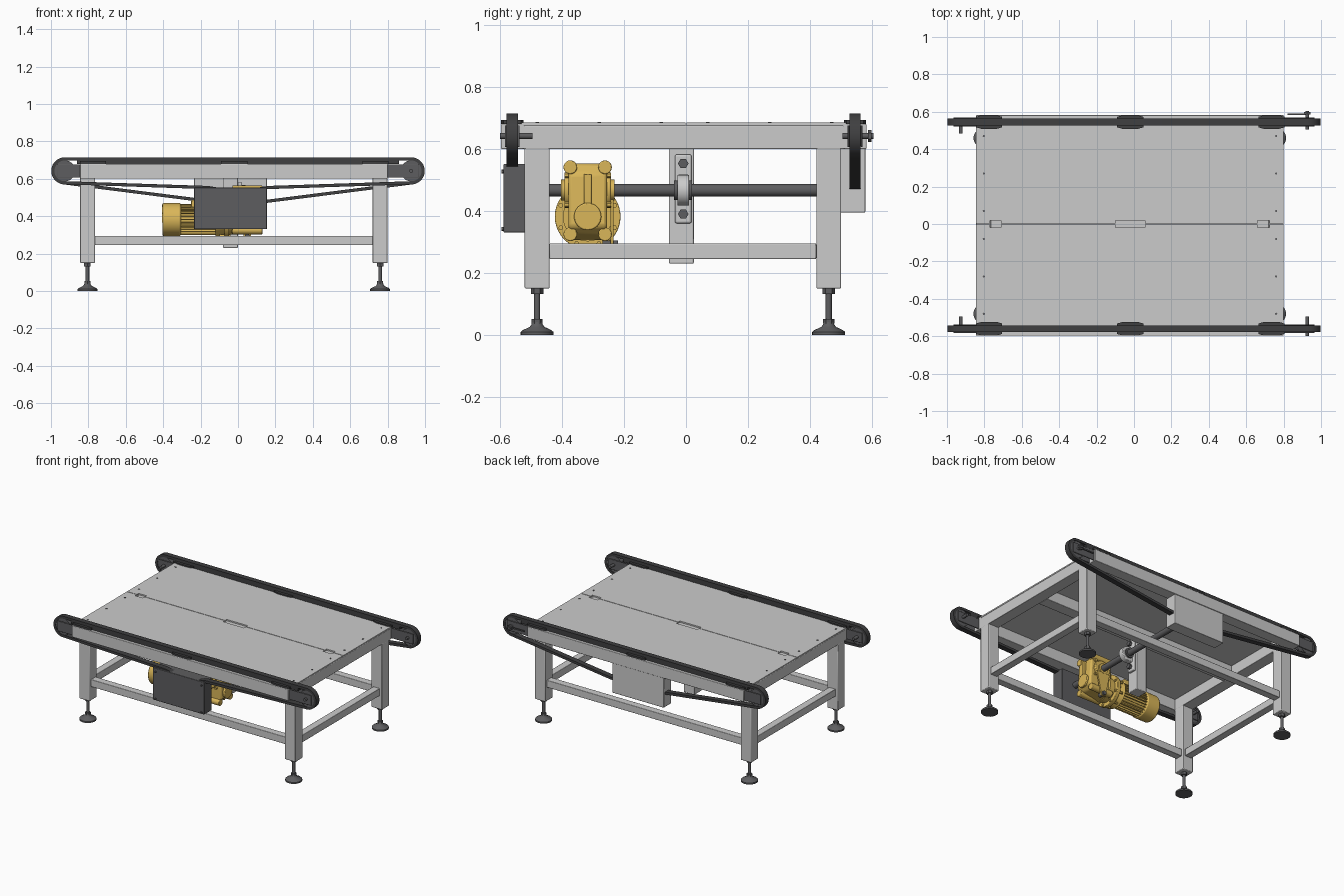
import bpy, bmesh, math
from mathutils import Vector, Matrix

if "Cube" in bpy.data.objects:
    bpy.data.objects.remove(bpy.data.objects["Cube"])

def material(name, col):
    m = bpy.data.materials.new(name)
    m.diffuse_color = (*col, 1)
    m.use_nodes = True
    m.node_tree.nodes["Principled BSDF"].inputs["Base Color"].default_value = m.diffuse_color
    return m

DARK = material("dark_rubber", (0.05, 0.05, 0.052))
STEEL = material("dark_steel", (0.11, 0.11, 0.115))
YELLOW = material("drive_yellow", (0.70, 0.47, 0.10))

def finish(name, bm, mat=None, bevel=0):
    bmesh.ops.recalc_face_normals(bm, faces=bm.faces)
    me = bpy.data.meshes.new(name)
    bm.to_mesh(me)
    bm.free()
    ob = bpy.data.objects.new(name, me)
    bpy.context.collection.objects.link(ob)
    if mat:
        me.materials.append(mat)
    if bevel:
        b = ob.modifiers.new("bevel", 'BEVEL')
        b.width, b.segments, b.limit_method = bevel, 2, 'ANGLE'
    return ob

def box(name, x, y, z, mat=None, bevel=0):
    bm = bmesh.new()
    size = [b - a for a, b in (x, y, z)]
    mid = [(a + b) / 2 for a, b in (x, y, z)]
    bmesh.ops.create_cube(bm, size=1, matrix=Matrix.Translation(mid) @ Matrix.Diagonal((*size, 1)))
    return finish(name, bm, mat, bevel)

ROT = {'x': Matrix.Rotation(math.pi / 2, 4, 'Y'), 'y': Matrix.Rotation(math.pi / 2, 4, 'X'), 'z': Matrix()}

def cyl(name, c, r, depth, axis, mat=None, n=32, r2=None, bevel=0):
    bm = bmesh.new()
    bmesh.ops.create_cone(bm, cap_ends=True, segments=n, radius1=r, radius2=r if r2 is None else r2,
                          depth=depth, matrix=Matrix.Translation(c) @ ROT[axis])
    return finish(name, bm, mat, bevel)

def prism(name, pts, offset, mat=None, bevel=0):
    """Extrude a closed 3D outline along the offset vector."""
    bm = bmesh.new()
    f = bm.faces.new([bm.verts.new(p) for p in pts])
    new = bmesh.ops.extrude_face_region(bm, geom=[f])["geom"]
    bmesh.ops.translate(bm, vec=offset, verts=[v for v in new if isinstance(v, bmesh.types.BMVert)])
    return finish(name, bm, mat, bevel)

def lathe(name, prof, c, mat, n=32):
    bm = bmesh.new()
    vs = [bm.verts.new((r, 0, z)) for r, z in prof]
    es = [bm.edges.new(e) for e in zip(vs, vs[1:])]
    bmesh.ops.spin(bm, geom=vs + es, axis=(0, 0, 1), cent=(0, 0, 0), angle=2 * math.pi, steps=n)
    bmesh.ops.remove_doubles(bm, verts=bm.verts, dist=1e-5)
    bmesh.ops.translate(bm, vec=c, verts=bm.verts)
    return finish(name, bm, mat)

def belt_loop(name, path, y, width, t, mat):
    """Closed belt through (x, z) points, inner and outer skin."""
    bm = bmesh.new()
    P = [Vector(p) for p in path]
    rings = []
    for i, p in enumerate(P):
        d = (P[(i + 1) % len(P)] - P[i - 1]).normalized()
        nrm = Vector((d.y, -d.x)) * t / 2
        a, b = p + nrm, p - nrm
        rings.append([bm.verts.new((q.x, y + s * width / 2, q.y)) for q, s in ((a, -1), (a, 1), (b, 1), (b, -1))])
    for i, r in enumerate(rings):
        q = rings[(i + 1) % len(rings)]
        for k in range(4):
            bm.faces.new((r[k], r[(k + 1) % 4], q[(k + 1) % 4], q[k]))
    return finish(name, bm, mat)

CX, CY = -0.022, -0.008          # centre of the frame
LX, LY = (-0.805, 0.760), (-0.48, 0.46)

# legs and levelling feet
foot = [(0, 0), (0.053, 0), (0.053, 0.010), (0.046, 0.016), (0.024, 0.026), (0.018, 0.034), (0.014, 0.048), (0, 0.048)]
for x in LX:
    for y in LY:
        tag = ("left" if x < 0 else "right") + ("_front" if y < 0 else "_back")
        box("leg_" + tag, (x - .04, x + .04), (y - .04, y + .04), (0.15, 0.605), None, 0.004)
        lathe("foot_pad_" + tag, foot, (x, y, 0), STEEL)
        cyl("foot_spindle_" + tag, (x, y, 0.095), 0.010, 0.13, 'z', STEEL, 16)
        cyl("foot_lower_nut_" + tag, (x, y, 0.045), 0.018, 0.014, 'z', STEEL, 6)
        cyl("foot_lock_nut_" + tag, (x, y, 0.141), 0.020, 0.018, 'z', STEEL, 6)

# lower rails and upper cross beams
for y in LY:
    box("lower_side_rail", (LX[0] + .04, LX[1] - .04), (y - .025, y + .025), (0.245, 0.295), None, 0.003)
for x in LX:
    box("lower_end_rail", (x - .025, x + .025), (LY[0] + .04, LY[1] - .04), (0.245, 0.295), None, 0.003)
    box("upper_end_beam", (x - .04, x + .04), (-0.53, 0.515), (0.60, 0.676), None, 0.003)
box("centre_beam", (LX[0] + .04, LX[1] - .04), (-0.055, 0.025), (0.60, 0.676), None, 0.003)

# two-part deck, with three slots along the seam
for s, edge in ((-1, -0.535), (1, 0.52)):
    seam = [(-0.845, s * .002)]
    for a, b in ((-0.77, -0.71), (-0.10, 0.06), (0.66, 0.725)):
        seam += [(a, s * .002), (a, s * .020), (b, s * .020), (b, s * .002)]
    seam += [(0.80, s * .002), (0.80, edge), (-0.845, edge)]
    prism("deck_plate_" + ("front" if s < 0 else "back"), [(x, y, 0.676) for x, y in seam], (0, 0, 0.009))
for x in (-0.803, 0.760):
    for y in (-0.48, -0.28, -0.08, 0.07, 0.27, 0.47):
        cyl("deck_screw", (x, y, 0.686), 0.006, 0.003, 'z', STEEL, 12)

# belt tracks: side rail, slider, belt, end pulleys, drive guard
PX, PZ, R = 0.926, 0.642, 0.064
for s, yb, low, gz in ((-1, -0.560, 0.553, (0.33, 0.552)), (1, 0.545, 0.480, (0.395, 0.602))):
    side = "front" if s < 0 else "back"
    ys = sorted((yb - s * .04, yb + s * .037))
    box("side_rail_" + side, (-0.845, 0.80), ys, (0.60, 0.680), None, 0.003)
    box("belt_slider_" + side, (-0.86, 0.86), (yb - .018, yb + .018), (0.678, 0.700), DARK)
    for x in (-0.775, -0.02, 0.735):
        a = .07
        prism("slider_clip_" + side, [(x - a, yb - .028, .68), (x - a * .6, yb - .036, .68), (x + a * .6, yb - .036, .68),
              (x + a, yb - .028, .68), (x + a, yb + .028, .68), (x + a * .6, yb + .036, .68),
              (x - a * .6, yb + .036, .68), (x - a, yb + .028, .68)], (0, 0, 0.014), DARK)
    arc = [math.radians(90 - k * 172 / 20) for k in range(21)]
    right = [(PX + R * math.cos(t), PZ + R * math.sin(t)) for t in arc]
    half = right + [(0.16, low), (0.10, low - .01)]
    path = half + [(-x, z) for x, z in reversed(half)]
    belt_loop("belt_" + side, path, yb, 0.036, 0.017, DARK)
    for e in (-1, 1):
        cyl("end_pulley_" + side, (e * PX, yb, PZ), 0.056, 0.030, 'y', STEEL)
        cyl("pulley_hub_" + side, (e * PX, yb, PZ), 0.022, 0.046, 'y', STEEL, 24)
        for o in (-.021, .021):
            box("pulley_bracket_" + side, sorted((e * 0.78, e * 0.965)), (yb + o - .003, yb + o + .003),
                (PZ - .036, PZ + .034), STEEL, 0.002)
        # front axles face inward, the right back one faces outward
        span = {(-1, -1): (-0.575, -0.495), (-1, 1): (-0.600, -0.495), (1, -1): (0.485, 0.56), (1, 1): (0.505, 0.605)}[(s, e)]
        cyl("pulley_axle_" + side, (e * PX, sum(span) / 2, PZ), 0.010, span[1] - span[0], 'y', STEEL, 16)
    if s > 0:
        cyl("tension_knob", (PX, 0.592, PZ), 0.019, 0.012, 'y', STEEL, 6)
        box("tension_rod", (0.82, PX), (0.583, 0.590), (PZ - .004, PZ + .004), STEEL)
    gy = (-0.588, -0.505) if s < 0 else (0.495, 0.578)
    box("drive_guard_" + side, (-0.235, 0.155), gy, gz, STEEL if s < 0 else None, 0.003)
    for x in (-0.215, 0.135):
        for z in (gz[0] + .012, gz[1] - .025):
            if s < 0:
                cyl("guard_screw", (x, gy[0] - .003, z), 0.006, 0.008, 'y', STEEL, 12)

# drive shaft and its bearing on the hanging post
SX, SZ = 0.05, 0.467
cyl("drive_shaft", (SX, CY, SZ), 0.020, 1.06, 'y', STEEL)
box("bearing_post", (-0.08, 0.0), (-0.055, 0.025), (0.23, 0.605), None, 0.004)
box("bearing_base", (0.0, 0.022), (-0.036, 0.018), (0.36, 0.582), None, 0.006)
box("bearing_pedestal", (0.015, SX), (-0.028, 0.010), (SZ - .05, SZ + .05), None, 0.006)
cyl("bearing_housing", (SX, -0.009, SZ), 0.050, 0.038, 'y', bevel=0.004)
cyl("bearing_collar", (SX, -0.009, SZ), 0.032, 0.058, 'y', STEEL)
for z in (0.39, 0.553):
    cyl("bearing_bolt", (0.028, -0.009, z), 0.017, 0.022, 'x', STEEL, 6)

# gearbox
GY, MZ = -0.317, 0.382
outline = [(-0.035, 0.305), (0.11, 0.325), (0.14, 0.35), (0.135, 0.42), (0.128, 0.52), (0.10, 0.553),
           (0.0, 0.553), (-0.03, 0.52), (-0.035, 0.42)]
prism("gearbox_body", [(x, GY - .062, z) for x, z in outline], (0, 0.124, 0), YELLOW, 0.010)
cyl("gearbox_output_boss", (SX, GY, SZ), 0.058, 0.150, 'y', YELLOW, bevel=0.004)
cyl("gearbox_output_hub", (SX, GY, SZ), 0.034, 0.172, 'y', YELLOW)
for y in (GY - .056, GY + .056):
    for z in (0.541, 0.325):
        cyl("gearbox_lug", (SX, y, z), 0.022, 0.16, 'x', YELLOW, 20, bevel=0.003)
    for x in (-0.005, 0.10):
        for z in (0.42, 0.515):
            cyl("gearbox_bolt", (x, y + math.copysign(.010, y - GY), z), 0.009, 0.018, 'y', YELLOW, 6)
cyl("gearbox_end_cap", (0.142, GY, MZ), 0.044, 0.016, 'x', YELLOW, bevel=0.004)
box("gearbox_rib", (0.125, 0.146), (GY - .012, GY + .012), (0.42, 0.52), YELLOW, 0.003)
prism("torque_arm", [(SX - .05, -0.243, SZ - .03), (SX + .05, -0.243, SZ - .03), (SX + .015, -0.243, 0.275),
                     (SX - .015, -0.243, 0.275)], (0, 0.010, 0), YELLOW)
cyl("torque_arm_pin", (SX, -0.245, 0.290), 0.014, 0.05, 'y', STEEL, 16)

# motor with cooling fins, flange and fan cowl
cyl("motor_flange", (-0.06, GY, MZ), 0.106, 0.026, 'x', YELLOW, 40, bevel=0.003)
cyl("motor_adapter", (-0.04, GY, MZ), 0.080, 0.060, 'x', YELLOW)
cyl("motor_neck", (-0.095, GY, MZ), 0.094, 0.05, 'x', YELLOW, r2=0.078)
cyl("motor_body", (-0.21, GY, MZ), 0.070, 0.22, 'x', YELLOW)
for k in range(28):
    a = 2 * math.pi * k / 28
    f = box("motor_fin", (-0.10, 0.10), (-0.002, 0.002), (0.06, 0.083), YELLOW)
    f.matrix_world = Matrix.Translation((-0.21, GY, MZ)) @ Matrix.Rotation(a, 4, 'X')
cyl("fan_cowl", (-0.355, GY, MZ), 0.088, 0.10, 'x', YELLOW, 40, bevel=0.008)
box("terminal_box", (-0.25, -0.15), (GY - .045, GY + .045), (MZ + .06, MZ + .105), YELLOW, 0.005)
for k in range(8):
    a = math.pi * (k + .5) / 4
    cyl("flange_bolt", (-0.07, GY + .094 * math.cos(a), MZ + .094 * math.sin(a)), 0.008, 0.06, 'x', YELLOW, 6)

# smooth curved parts while keeping hard edges
bpy.ops.object.select_all(action='SELECT')
bpy.context.view_layer.objects.active = bpy.context.selected_objects[0]
bpy.ops.object.shade_smooth_by_angle(angle=math.radians(30))
